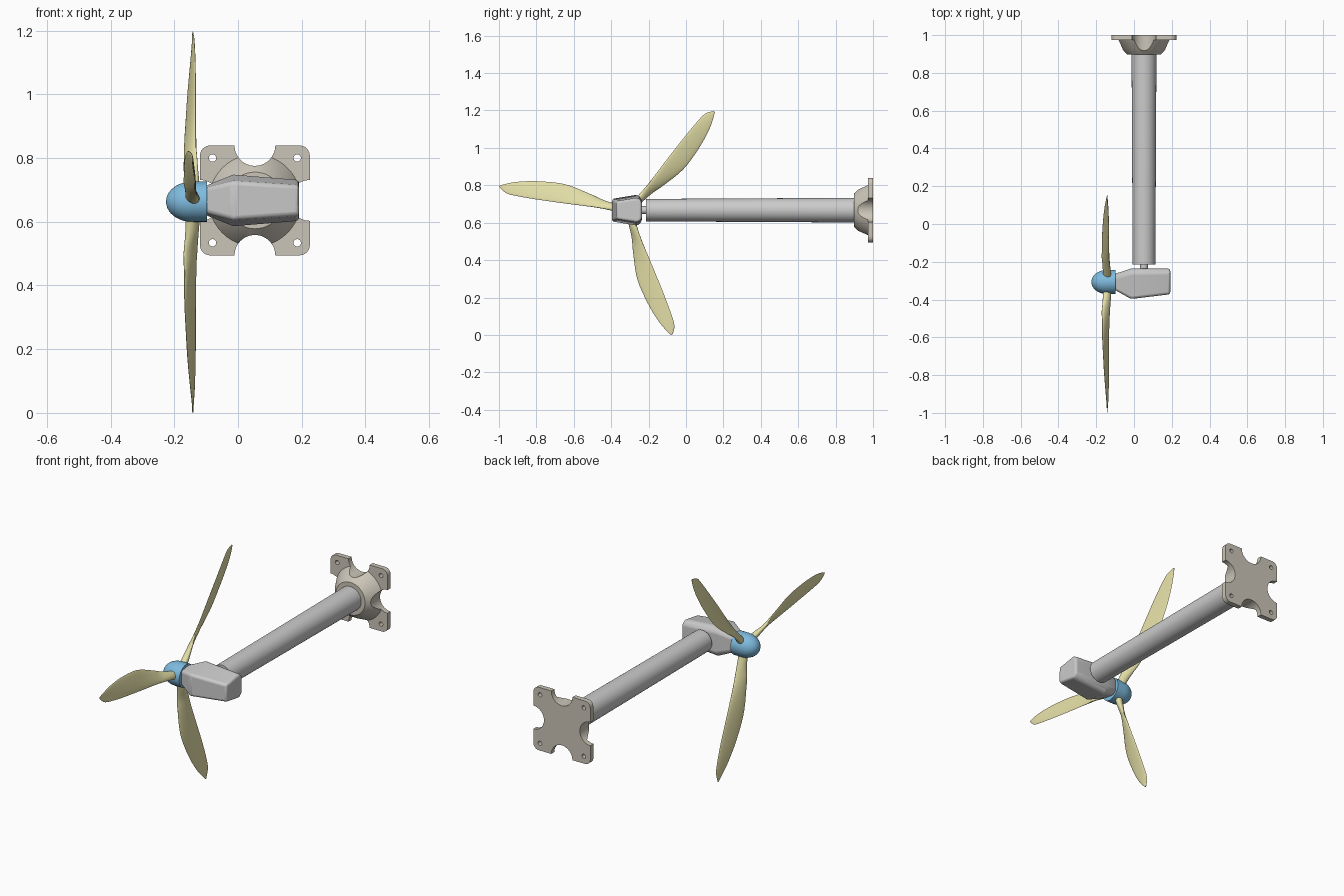
import bpy, bmesh
from math import sin, cos, pi, radians
from mathutils import Vector

if "Cube" in bpy.data.objects:
    bpy.data.objects.remove(bpy.data.objects["Cube"])


def material(name, rgb):
    m = bpy.data.materials.new(name)
    m.diffuse_color = (*rgb, 1)
    m.use_nodes = True
    m.node_tree.nodes["Principled BSDF"].inputs["Base Color"].default_value = m.diffuse_color
    return m


YELLOW = material("blade_yellow", (0.80, 0.76, 0.40))
BLUE = material("hub_blue", (0.21, 0.50, 0.74))
BEIGE = material("base_beige", (0.60, 0.56, 0.48))


def finish(bm, name, mat=None, angle=30):
    bmesh.ops.recalc_face_normals(bm, faces=bm.faces)
    me = bpy.data.meshes.new(name)
    bm.to_mesh(me)
    bm.free()
    ob = bpy.data.objects.new(name, me)
    bpy.context.collection.objects.link(ob)
    if mat:
        me.materials.append(mat)
    smooth(ob, angle)
    return ob


def activate(ob):
    bpy.ops.object.select_all(action='DESELECT')
    ob.select_set(True)
    bpy.context.view_layer.objects.active = ob


def smooth(ob, angle=30):
    activate(ob)
    bpy.ops.object.shade_smooth_by_angle(angle=radians(angle))


def loft(bm, rings):
    """Bridge equal-length point rings and cap both ends."""
    vs = [[bm.verts.new(p) for p in ring] for ring in rings]
    n = len(vs[0])
    for a, b in zip(vs, vs[1:]):
        for i in range(n):
            j = (i + 1) % n
            bm.faces.new((a[i], a[j], b[j], b[i]))
    bm.faces.new(vs[0])
    bm.faces.new(vs[-1])


def turned(bm, profile, axis, centre, n=48):
    """Solid of revolution; profile = (position on axis, radius)."""
    rings = []
    for t, r in profile:
        ring = []
        for i in range(n):
            u, v = r * cos(2 * pi * i / n), r * sin(2 * pi * i / n)
            p = (t, centre[0] + u, centre[1] + v) if axis == 'x' else (centre[0] + u, t, centre[1] + v)
            ring.append(p)
        rings.append(ring)
    loft(bm, rings)


def turned_object(name, profile, axis, centre, mat=None):
    bm = bmesh.new()
    turned(bm, profile, axis, centre)
    return finish(bm, name, mat)


CX, CZ = 0.053, 0.667          # tower axis
HY, HZ, HX = -0.307, 0.663, -0.142   # rotor centre

# Tower and yaw pin
turned_object("tower", [(-0.215, 0.060), (0.93, 0.066)], 'y', (CX, CZ))
turned_object("yaw_pin", [(-0.25, 0.021), (-0.20, 0.021)], 'y', (CX, CZ))

# Base plate with rounded corners, and flared socket
bm = bmesh.new()
H, R = 0.1725, 0.032
outline = []
for k, (sx, sz) in enumerate(((1, 1), (-1, 1), (-1, -1), (1, -1))):
    for i in range(7):
        a = pi / 2 * (k + i / 6)
        outline.append((CX + sx * (H - R) + R * cos(a), CZ + sz * (H - R) + R * sin(a)))
loft(bm, [[(x, y, z) for x, z in outline] for y in (0.973, 1.0)])
plate = finish(bm, "base_plate", BEIGE)
socket = turned_object("base_socket", [(0.898, 0.089), (0.925, 0.115), (0.974, 0.145)],
                       'y', (CX, CZ), BEIGE)

# Cutter: four edge notches and four bolt holes
bm = bmesh.new()
for sx, sz in ((1, 0), (-1, 0), (0, 1), (0, -1)):
    turned(bm, [(0.85, 0.064), (1.05, 0.064)], 'y', (CX + sx * H, CZ + sz * H))
for sx in (1, -1):
    for sz in (1, -1):
        turned(bm, [(0.85, 0.0115), (1.05, 0.0115)], 'y', (CX + sx * 0.133, CZ + sz * 0.133), 24)
cutter = finish(bm, "base_cutter")
cutter.hide_render = True
for ob in (plate, socket):
    mod = ob.modifiers.new("notches", 'BOOLEAN')
    mod.operation = 'DIFFERENCE'
    mod.solver = 'EXACT'
    mod.object = cutter
    activate(ob)
    bpy.ops.object.modifier_apply(modifier=mod.name)
    smooth(ob)
bpy.data.objects.remove(cutter)

# Nacelle: (x, y outer, y tower side, half height outer, half height tower side)
sections = [(-0.105, -0.347, -0.265, 0.038, 0.046),
            (-0.015, -0.397, -0.236, 0.060, 0.083),
            (0.192, -0.372, -0.236, 0.047, 0.066)]
bm = bmesh.new()
loft(bm, [[(x, y0, CZ - h0), (x, y1 - 0.022, CZ - h1), (x, y1, CZ - h1 * 0.72),
           (x, y1, CZ + h1 * 0.72), (x, y1 - 0.022, CZ + h1), (x, y0, CZ + h0)]
          for x, y0, y1, h0, h1 in sections])
nacelle = finish(bm, "nacelle")
bev = nacelle.modifiers.new("soft_edges", 'BEVEL')
bev.width = 0.012
bev.segments = 3
bev.limit_method = 'ANGLE'
bev.angle_limit = radians(32)
activate(nacelle)
bpy.ops.object.modifier_apply(modifier=bev.name)
smooth(nacelle, 25)

# Hub: short cylinder with a rounded nose
nose = [(-0.145 - 0.081 * cos(pi / 2 * i / 10), max(0.001, 0.063 * sin(pi / 2 * i / 10)))
        for i in range(11)]
turned_object("hub", nose + [(-0.098, 0.063)], 'x', (HY, HZ), BLUE)

# Blade stations: radius, low edge, high edge, thickness, pitch slope
stations = [Vector(s) for s in (
    (0.03, -0.020, 0.022, 0.044, 0.1), (0.09, -0.016, 0.025, 0.040, 0.4),
    (0.15, -0.015, 0.033, 0.028, 0.7), (0.22, -0.018, 0.050, 0.020, 0.5),
    (0.36, -0.027, 0.075, 0.013, 0.31), (0.50, -0.034, 0.064, 0.010, 0.25),
    (0.60, -0.036, 0.043, 0.008, 0.18), (0.66, -0.032, 0.022, 0.006, 0.1),
    (0.702, -0.007, 0.001, 0.003, 0.0))]


def spline(pts, steps=4):
    """Catmull-Rom resampling of the stations."""
    out = []
    for i in range(len(pts) - 1):
        a, b, c, d = pts[max(i - 1, 0)], pts[i], pts[i + 1], pts[min(i + 2, len(pts) - 1)]
        for k in range(steps):
            t = k / steps
            out.append(0.5 * (2 * b + (c - a) * t + (2 * a - 5 * b + 4 * c - d) * t * t
                              + (3 * b - a - 3 * c + d) * t ** 3))
    return out + [pts[-1]]


# Three blades around the hub
for k in range(3):
    ang = radians(169 - 120 * k)
    u = Vector((0, cos(ang), sin(ang)))
    v = Vector((0, sin(ang), -cos(ang)))
    rings = []
    for r, lo, hi, th, pitch in spline(stations):
        ring = []
        for i in range(20):
            a = 2 * pi * i / 20
            w = (lo + hi) / 2 + (hi - lo) / 2 * cos(a)
            ring.append(Vector((HX - pitch * w + th / 2 * sin(a), HY, HZ)) + u * r + v * w)
        rings.append(ring)
    bm = bmesh.new()
    loft(bm, rings)
    finish(bm, f"blade_{k + 1}", YELLOW, 50)
